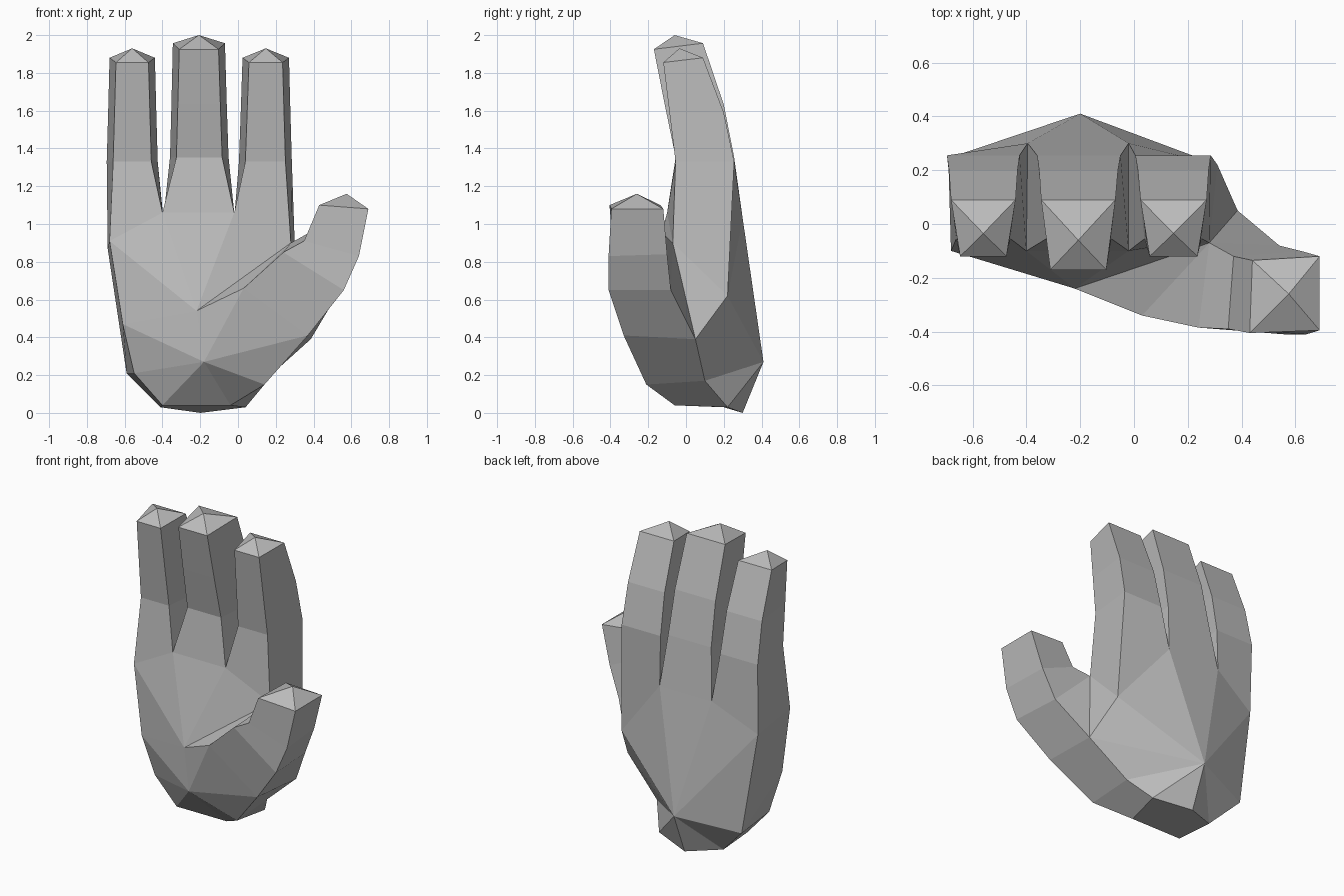
import bpy
import bmesh
from mathutils import Vector

default = bpy.data.objects.get("Cube")
if default:
    bpy.data.objects.remove(default, do_unlink=True)

grey = bpy.data.materials.new("matte grey")
grey.use_nodes = True
colour = (0.5, 0.5, 0.5, 1)
grey.diffuse_color = colour
grey.node_tree.nodes["Principled BSDF"].inputs["Base Color"].default_value = colour

bm = bmesh.new()


def point(x, y, z):
    return bm.verts.new((x, y, z))


def face(*corners):
    """Add a face, skipping corners that are shared or repeated."""
    unique = list(dict.fromkeys(corners))
    if len(unique) > 2:
        bm.faces.new(unique)


def loft(rings, tip):
    """Skin successive rings of corners and close the end with a low pyramid."""
    for lower, upper in zip(rings, rings[1:]):
        for i in range(len(lower)):
            j = (i + 1) % len(lower)
            face(lower[i], lower[j], upper[j], upper[i])
    end = rings[-1]
    for i in range(len(end)):
        face(end[i], end[(i + 1) % len(end)], tip)


# Landmarks around the knuckles: outer edges and the gaps between fingers
outer_front, outer_back = point(-0.68, -0.1, 0.91), point(-0.69, 0.245, 0.87)
gap_a_front, gap_a_back = point(-0.4, -0.1, 1.06), point(-0.395, 0.3, 1.03)
gap_b_front, gap_b_back = point(-0.02, -0.1, 1.06), point(-0.02, 0.3, 1.03)
inner_front, inner_back = point(0.28, -0.07, 0.9), point(0.31, 0.22, 0.62)

# Landmarks of the palm and the back of the hand
crease = point(-0.22, -0.24, 0.54)
heel = point(-0.18, -0.25, 0.27)
edge = point(-0.61, -0.12, 0.47)
edge_low, edge_low_back = point(-0.55, -0.07, 0.21), point(-0.59, 0.27, 0.21)
thumb_heel, thumb_heel_back = point(0.14, -0.21, 0.15), point(0.14, 0.1, 0.17)
back_centre = point(-0.2, 0.41, 0.27)

# Wrist outline, front pair first, then round the back
wrist_a, wrist_b = point(-0.4, -0.06, 0.04), point(-0.04, -0.06, 0.04)
wrist_c, wrist_d, wrist_e = point(0.04, 0.22, 0.03), point(-0.2, 0.3, 0), point(-0.41, 0.2, 0.03)


def finger(root, base_x, top_x, base_half, top_half, lift, y_front, y_back):
    """Tapered finger, narrower on the palm side, with a bend in its back."""
    def ring(x, half, yf, yb, zf, zb):
        inset = 0.034
        return [point(x - half + inset, yf, zf), point(x + half - inset, yf, zf),
                point(x + half, yb, zb), point(x - half, yb, zb)]
    mid_x, mid_half = (base_x + top_x) / 2, (base_half + top_half) / 2
    base = ring(base_x, base_half, -0.055, y_back + 0.165, 1.33 + lift / 3, 1.33 + lift / 3)
    middle = ring(mid_x, mid_half, (y_front - 0.055) / 2, y_back + 0.11,
                  1.59 + lift * 0.6, 1.59 + lift * 0.6)
    top = ring(top_x, top_half, y_front, y_back, 1.855 + lift, 1.88 + lift * 1.1)
    tip = point(top_x, (y_front + y_back) / 2 - 0.02, 1.93 + lift)
    loft([root, base, middle, top], tip)


# Fingers
finger([outer_front, gap_a_front, gap_a_back, outer_back],
       -0.56, -0.56, 0.135, 0.12, 0, -0.12, 0.09)
finger([gap_a_front, gap_b_front, gap_b_back, gap_a_back],
       -0.205, -0.207, 0.155, 0.138, 0.07, -0.17, 0.09)
finger([gap_b_front, inner_front, inner_back, gap_b_back],
       0.145, 0.147, 0.14, 0.123, 0, -0.12, 0.09)

# Thumb, rings ordered inner front, outer front, outer back, inner back
thumb_root = [point(0.03, -0.34, 0.66), point(0.37, -0.33, 0.41),
              point(0.385, 0.05, 0.39), inner_front]
thumb_rings = [
    thumb_root,
    [point(0.24, -0.385, 0.85), point(0.56, -0.41, 0.65), point(0.54, -0.08, 0.65), inner_front],
    [point(0.35, -0.39, 0.91), point(0.64, -0.41, 0.83), point(0.62, -0.1, 0.84),
     point(0.37, -0.12, 0.95)],
    [point(0.43, -0.405, 1.1), point(0.69, -0.395, 1.08), point(0.69, -0.12, 1.08),
     point(0.44, -0.135, 1.1)],
]
loft(thumb_rings, point(0.575, -0.26, 1.16))
web, thumb_side, thumb_back, _ = thumb_root

# Palm
for a, b in [(outer_front, gap_a_front), (gap_a_front, gap_b_front), (gap_b_front, inner_front),
             (inner_front, web), (edge, outer_front)]:
    face(a, b, crease)
for a, b in [(edge, crease), (crease, web), (web, thumb_side), (thumb_side, thumb_heel),
             (thumb_heel, wrist_b), (wrist_b, wrist_a), (wrist_a, edge_low), (edge_low, edge)]:
    face(a, b, heel)

# Outer and thumb sides
face(outer_front, edge, outer_back)
face(edge, edge_low_back, outer_back)
face(edge, edge_low, edge_low_back)
face(edge_low, wrist_a, wrist_e, edge_low_back)
face(inner_front, thumb_back, inner_back)
face(thumb_side, thumb_back, thumb_heel_back, thumb_heel)
face(thumb_heel, thumb_heel_back, wrist_c, wrist_b)

# Back of the hand, a fan around its highest point
rim = [outer_back, gap_a_back, gap_b_back, inner_back, thumb_back, thumb_heel_back,
       wrist_c, wrist_d, wrist_e, edge_low_back]
for a, b in zip(rim, rim[1:] + rim[:1]):
    face(a, b, back_centre)

# Wrist end
face(wrist_a, wrist_b, wrist_c, wrist_d, wrist_e)

bmesh.ops.recalc_face_normals(bm, faces=bm.faces)
mesh = bpy.data.meshes.new("hand")
bm.to_mesh(mesh)
bm.free()
mesh.materials.append(grey)
hand = bpy.data.objects.new("hand", mesh)
bpy.context.collection.objects.link(hand)
